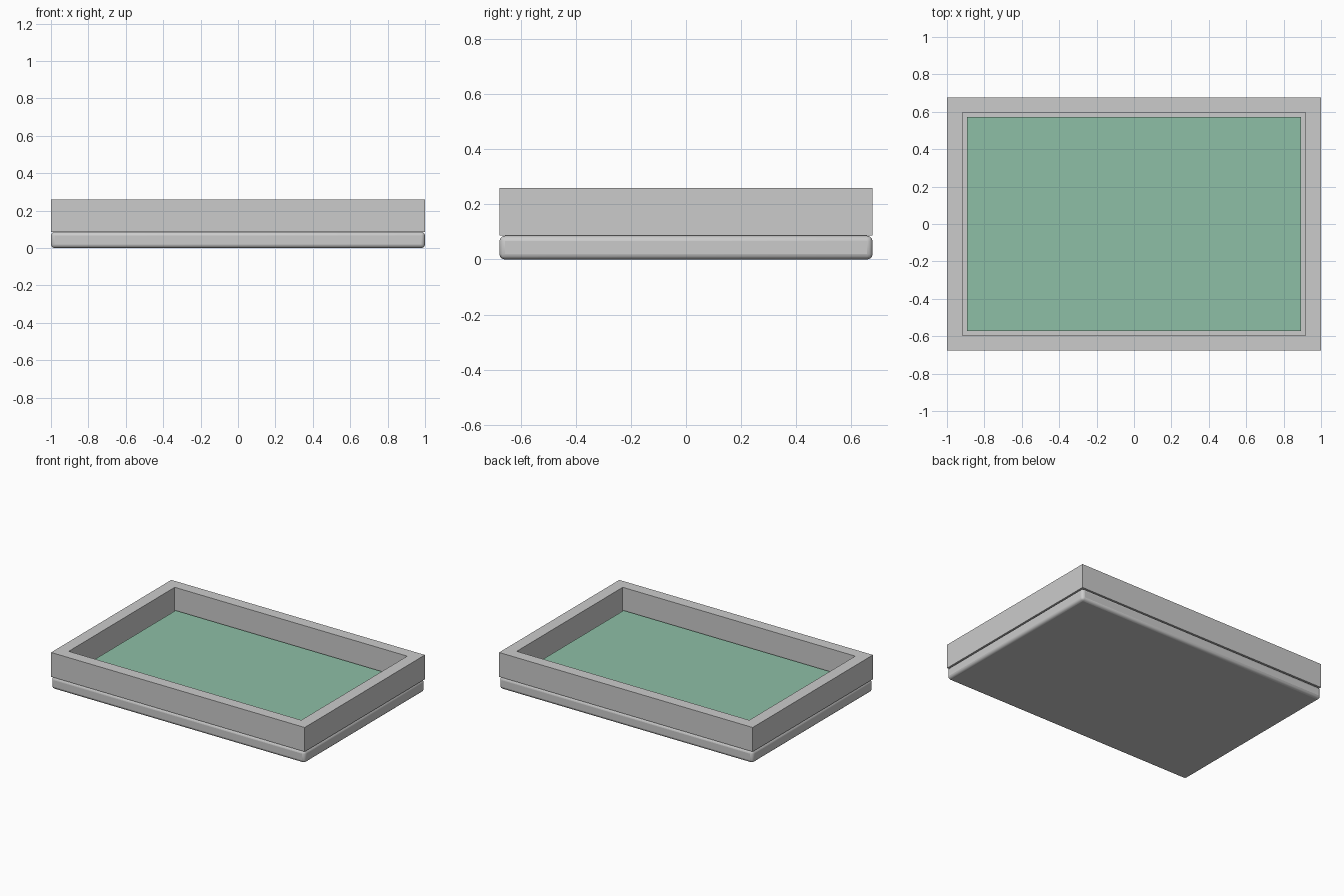
import bpy, bmesh

if "Cube" in bpy.data.objects:
    bpy.data.objects.remove(bpy.data.objects["Cube"])

HX, HY = 1.0, 0.677        # outer half sizes
IX, IY = 0.917, 0.597      # inner half sizes of the rim
Z_BASE, Z_TOP = 0.086, 0.259


def finish(name, bm):
    bmesh.ops.recalc_face_normals(bm, faces=bm.faces)
    mesh = bpy.data.meshes.new(name)
    bm.to_mesh(mesh)
    bm.free()
    obj = bpy.data.objects.new(name, mesh)
    bpy.context.collection.objects.link(obj)
    return obj


def box(name, hx, hy, z0, z1):
    bm = bmesh.new()
    bmesh.ops.create_cube(bm, size=1)
    for v in bm.verts:
        v.co = (v.co.x * 2 * hx, v.co.y * 2 * hy, z0 + (v.co.z + 0.5) * (z1 - z0))
    return finish(name, bm)


def frame(name, ox, oy, ix, iy, z0, z1):
    # rectangular section swept round four mitred corners
    bm = bmesh.new()
    rings = []
    for sx, sy in ((-1, -1), (1, -1), (1, 1), (-1, 1)):
        rings.append([bm.verts.new((sx * x, sy * y, z)) for x, y, z in
                      ((ox, oy, z0), (ox, oy, z1), (ix, iy, z1), (ix, iy, z0))])
    for i in range(4):
        a, b = rings[i], rings[(i + 1) % 4]
        for j in range(4):
            k = (j + 1) % 4
            bm.faces.new((a[j], b[j], b[k], a[k]))
    return finish(name, bm)


# Base slab with softened edges
base = box("base", HX, HY, 0, Z_BASE)
bevel = base.modifiers.new("soft_edges", 'BEVEL')
bevel.width = 0.02
bevel.segments = 3
bpy.context.view_layer.objects.active = base
base.select_set(True)
bpy.ops.object.shade_smooth_by_angle()

# Raised rim
frame("rim", HX, HY, IX, IY, Z_BASE, Z_TOP)

# Green bed, leaving a narrow gap inside the rim
bed = box("bed", 0.892, 0.572, Z_BASE - 0.01, 0.11)
green = bpy.data.materials.new("green_bed")
green.diffuse_color = (0.27, 0.52, 0.38, 1)
green.use_nodes = True
green.node_tree.nodes["Principled BSDF"].inputs["Base Color"].default_value = green.diffuse_color
bed.data.materials.append(green)
